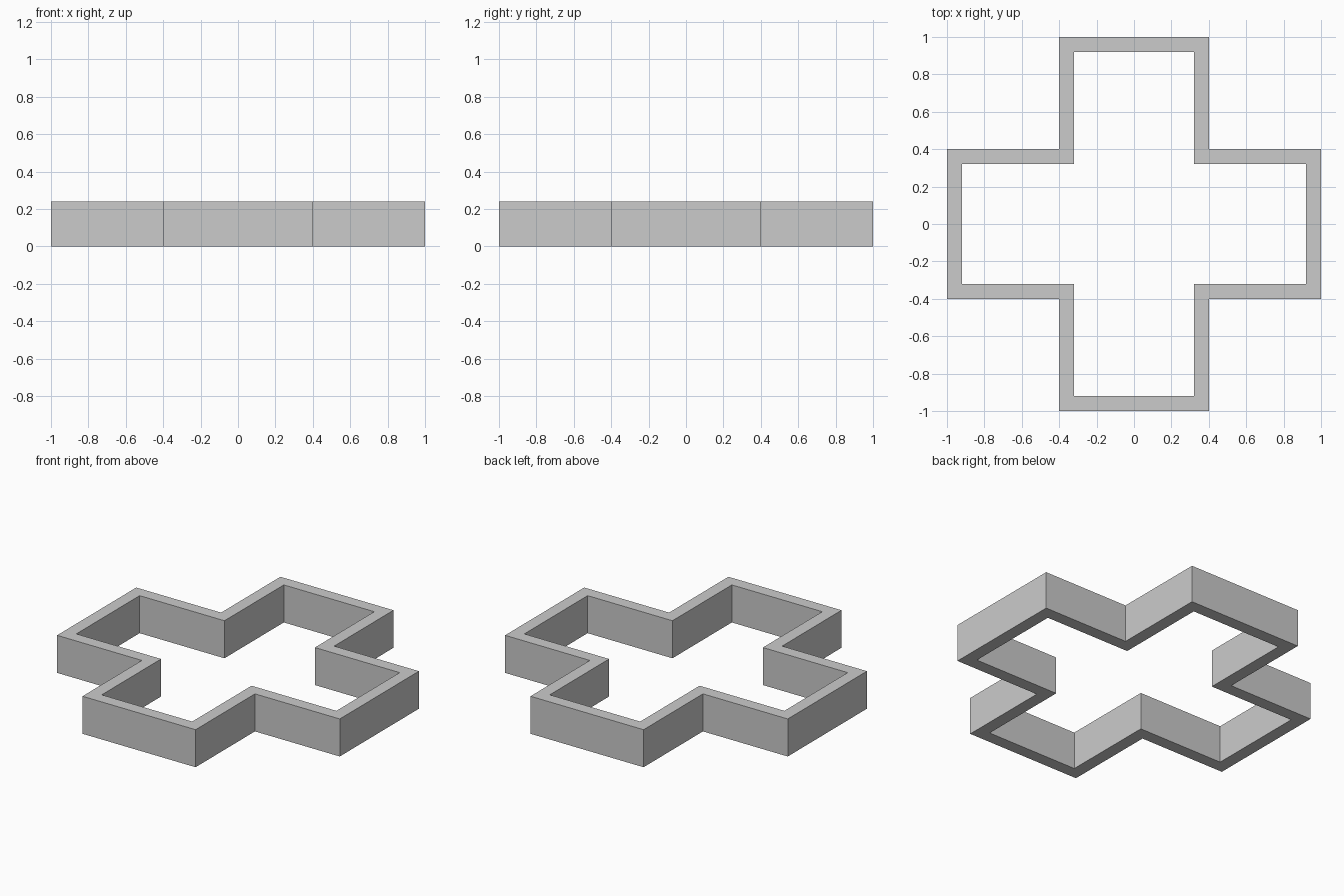
import bpy
import bmesh

HEIGHT = 0.24
WALL = 0.08
REACH = 1.0       # centre to the end of an arm
HALF_ARM = 0.4    # half the width of an arm

cube = bpy.data.objects.get("Cube")
if cube:
    bpy.data.objects.remove(cube, do_unlink=True)


def flat_material(name, colour):
    mat = bpy.data.materials.new(name)
    mat.use_nodes = True
    mat.diffuse_color = colour
    mat.node_tree.nodes["Principled BSDF"].inputs["Base Color"].default_value = colour
    return mat


def cross_outline(reach, half):
    """Counter-clockwise outline of a plus shape, one arm per quarter turn."""
    points = []
    x, y = (1, 0), (0, 1)
    for _ in range(4):
        for a, b in ((half, half), (reach, -half), (reach, half)):
            if a == half:
                b = -half
            points.append((a * x[0] + b * y[0], a * x[1] + b * y[1]))
        x, y = y, (-x[0], -x[1])
    return points


# Cross-shaped wall: a ring between two outlines, extruded upwards
bm = bmesh.new()
outer = [bm.verts.new((x, y, 0)) for x, y in cross_outline(REACH, HALF_ARM)]
inner = [bm.verts.new((x, y, 0)) for x, y in cross_outline(REACH - WALL, HALF_ARM - WALL)]
for i in range(len(outer)):
    j = (i + 1) % len(outer)
    bm.faces.new((outer[i], outer[j], inner[j], inner[i]))
ring = bmesh.ops.extrude_face_region(bm, geom=bm.faces[:], use_keep_orig=True)
top = [g for g in ring["geom"] if isinstance(g, bmesh.types.BMVert)]
bmesh.ops.translate(bm, verts=top, vec=(0, 0, HEIGHT))
bmesh.ops.recalc_face_normals(bm, faces=bm.faces[:])

mesh = bpy.data.meshes.new("cross_wall")
bm.to_mesh(mesh)
bm.free()
mesh.materials.append(flat_material("light grey", (0.6, 0.6, 0.6, 1)))
wall = bpy.data.objects.new("cross_wall", mesh)
bpy.context.collection.objects.link(wall)
